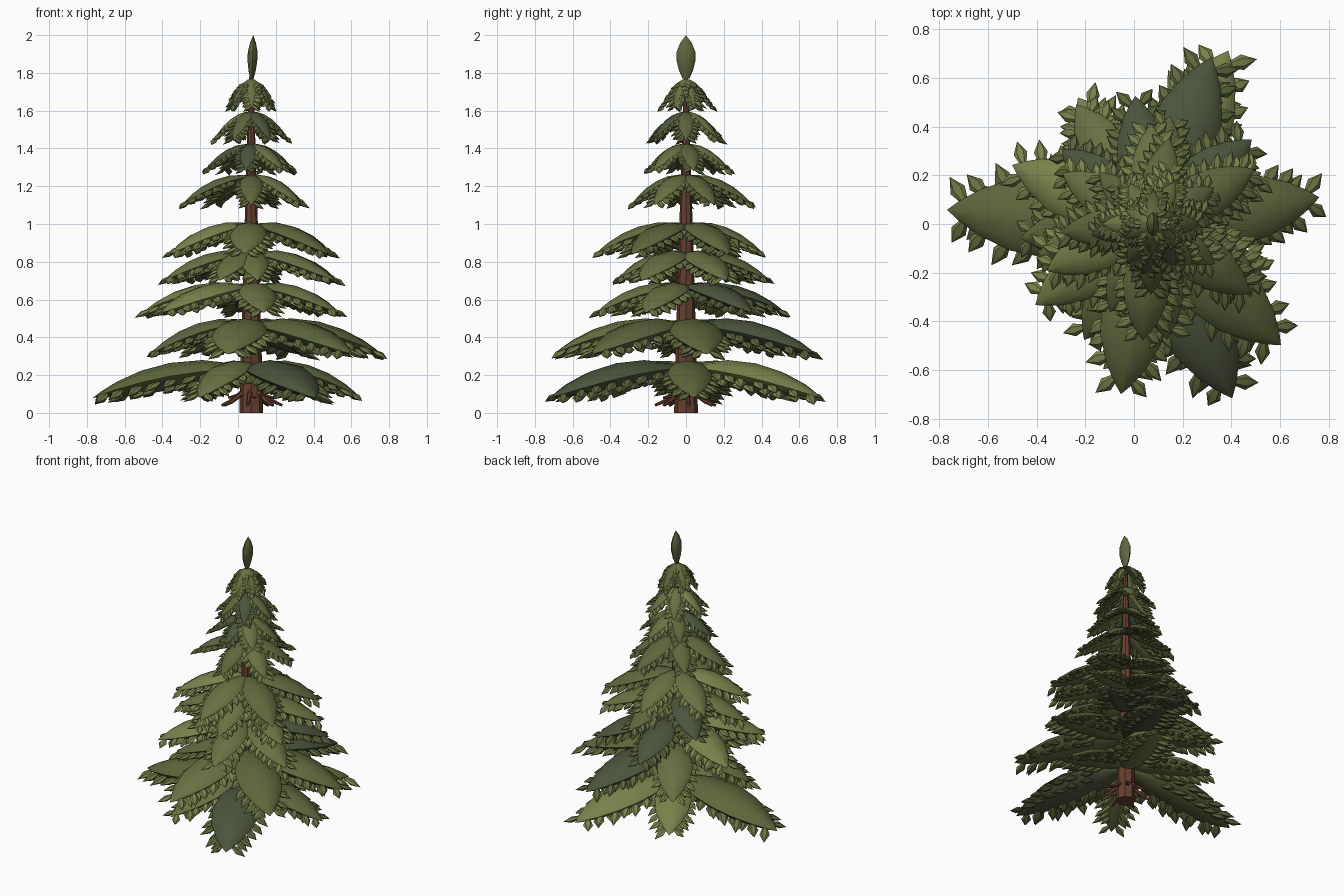
import bpy, bmesh, math, random
from mathutils import Vector

if "Cube" in bpy.data.objects:
    bpy.data.objects.remove(bpy.data.objects["Cube"])

random.seed(4)
CX = 0.07  # trunk stands a little right of centre
UP = Vector((0, 0, 1))


def material(name, rgb):
    m = bpy.data.materials.new(name)
    m.diffuse_color = (*rgb, 1)
    m.use_nodes = True
    m.node_tree.nodes["Principled BSDF"].inputs["Base Color"].default_value = m.diffuse_color
    return m


GREENS = [material("dark_needles", (0.07, 0.09, 0.045)),
          material("mid_needles", (0.11, 0.135, 0.045)),
          material("olive_needles", (0.14, 0.165, 0.055)),
          material("light_needles", (0.19, 0.22, 0.07))]
BARK = [material("bark", (0.13, 0.05, 0.028))]


def finish(bm, name, mats, smooth):
    bmesh.ops.recalc_face_normals(bm, faces=bm.faces)
    me = bpy.data.meshes.new(name)
    bm.to_mesh(me)
    bm.free()
    for m in mats:
        me.materials.append(m)
    ob = bpy.data.objects.new(name, me)
    bpy.context.collection.objects.link(ob)
    if smooth:
        for o in bpy.context.selected_objects:
            o.select_set(False)
        ob.select_set(True)
        bpy.context.view_layer.objects.active = ob
        bpy.ops.object.shade_smooth_by_angle(angle=math.radians(40))


def loft(bm, pts, widths, heights, n, mat=0, side=None):
    """Skin elliptical rings along a path; a zero width makes a pointed tip."""
    rings = []
    for i, p in enumerate(pts):
        t = (pts[min(i + 1, len(pts) - 1)] - pts[max(i - 1, 0)]).normalized()
        s = (side or t.cross(UP)).normalized()
        nrm = s.cross(t).normalized()
        if widths[i] == 0:
            rings.append([bm.verts.new(p)])
            continue
        rings.append([bm.verts.new(p + s * widths[i] * math.cos(2 * math.pi * k / n)
                                   + nrm * heights[i] * math.sin(2 * math.pi * k / n))
                      for k in range(n)])
    faces = [bm.faces.new(rings[0])]
    for a, b in zip(rings, rings[1:]):
        for k in range(n):
            j = (k + 1) % n
            faces.append(bm.faces.new((a[k], a[j], b[0]) if len(b) == 1
                                      else (a[k], a[j], b[j], b[k])))
    if len(rings[-1]) > 1:
        faces.append(bm.faces.new(rings[-1]))
    for f in faces:
        f.material_index = mat


TS = [0, 0.12, 0.3, 0.5, 0.68, 0.84, 0.94, 1]
WS = [0.12, 0.45, 0.86, 1, 0.88, 0.56, 0.25, 0]


def width_at(t):
    for i in range(len(TS) - 1):
        if t <= TS[i + 1]:
            f = (t - TS[i]) / (TS[i + 1] - TS[i])
            return WS[i] * (1 - f) + WS[i + 1] * f
    return 0


def branch(bm, ang, length, top, drop):
    """A drooping lens-shaped bough with small sprigs under its edges."""
    out = Vector((math.cos(ang), math.sin(ang), 0))
    side = out.cross(UP)
    half = 0.2 * math.hypot(length, drop * 0.5)
    h = half * 0.42
    z0 = top - h * 0.95
    d = drop - h * 0.95
    power = 1.3 + 0.7 * min(1, length / 0.7)
    mat = random.choice([0, 1, 1, 2, 2, 3])

    def pos(t):
        return Vector((CX, 0, z0 - d * t ** power)) + out * length * t

    loft(bm, [pos(t) for t in TS], [half * w for w in WS], [h * w for w in WS], 8, mat, side)
    size = 0.05 + 0.085 * length
    count = 7
    for s in (-1, 1):
        for row, inset in ((0, 0.8), (1, 0.4)):
            for i in range(count - row):
                t = 0.26 + (0.66 - 0.06 * row) * (i + 0.4 * row) / (count - 1) + random.uniform(-.02, .02)
                w = half * width_at(t)
                hh = h * width_at(t)
                p = pos(t) + side * s * w * inset - UP * hh * (0.35 + 0.4 * row)
                yaw = math.radians(random.uniform(40, 65))
                v = out * math.cos(yaw) + side * s * math.sin(yaw)
                v.z = -0.4 - 0.3 * (d / length) * t
                v = v.normalized() * size * random.uniform(0.75, 1.05)
                loft(bm, [p, p + v * 0.45, p + v], [size * 0.14, size * 0.28, 0],
                     [size * 0.09, size * 0.16, 0], 6, min(3, mat + 1))


# Boughs: top height, drop to the tips, then angle/length pairs
TIERS = [
    (0.30, 0.22, [(4, .58), (66, .78), (120, .60), (176, .84), (240, .55), (295, .79)]),
    (0.52, 0.21, [(9, .70), (70, .73), (122, .58), (186, .54), (260, .71), (317, .73)]),
    (0.71, 0.18, [(40, .54), (97, .53), (157, .62), (215, .58), (278, .48), (335, .51)]),
    (0.88, 0.18, [(25, .50), (80, .45), (140, .48), (195, .48), (245, .40), (275, .37), (332, .50)]),
    (1.03, 0.19, [(28, .48), (90, .41), (150, .42), (204, .47), (266, .48), (325, .50)]),
    (1.28, 0.18, [(30, .30), (78, .36), (135, .30), (185, .37), (270, .29), (328, .31)]),
    (1.44, 0.16, [(10, .23), (72, .24), (130, .21), (190, .25), (262, .21), (315, .24)]),
    (1.61, 0.17, [(0, .20), (60, .20), (118, .19), (180, .20), (240, .19), (300, .20)]),
    (1.78, 0.17, [(25, .11), (85, .14), (150, .12), (210, .12), (272, .13), (330, .12)]),
]
for i, (top, drop, boughs) in enumerate(TIERS):
    bm = bmesh.new()
    for deg, length in boughs:
        branch(bm, math.radians(deg), length, top, drop)
    finish(bm, f"bough_tier_{i + 1}", GREENS, True)

# Top sprig: upright leaf, broad along y
bm = bmesh.new()
zs = [1.77, 1.81, 1.86, 1.91, 1.96, 2.0]
ws = [0.018, 0.036, 0.049, 0.05, 0.03, 0]
loft(bm, [Vector((CX + 0.003 + 0.008 * i / 5, 0, z)) for i, z in enumerate(zs)],
     ws, [w * 0.52 for w in ws], 8, 1, Vector((0, 1, 0)))
finish(bm, "top_sprig", GREENS, True)

# Trunk
bm = bmesh.new()
zs = [0, 0.3, 0.7, 1.1, 1.5, 1.82]
rs = [0.063, 0.056, 0.044, 0.032, 0.02, 0.009]
loft(bm, [Vector((CX, 0, z)) for z in zs], rs, rs, 8, 0, Vector((1, 0, 0)))
finish(bm, "trunk", BARK, False)

# Dead twigs drooping near the foot, each with a small fork
bm = bmesh.new()
for k in range(7):
    a = 2 * math.pi * k / 7 + 0.1
    o = Vector((math.cos(a), math.sin(a), 0))
    s = o.cross(UP)
    base = Vector((CX, 0, 0))
    pts = [base + o * r + UP * z for r, z in ((.03, .125), (.07, .095), (.12, .06), (.165, .04))]
    loft(bm, pts, [.014, .013, .011, .008], [.014, .013, .011, .008], 6)
    fork = pts[1] + (o * 0.045 + s * 0.04 * (-1) ** k - UP * 0.015)
    loft(bm, [pts[1], fork], [.009, .006], [.009, .006], 5)
finish(bm, "dead_twigs", BARK, False)
